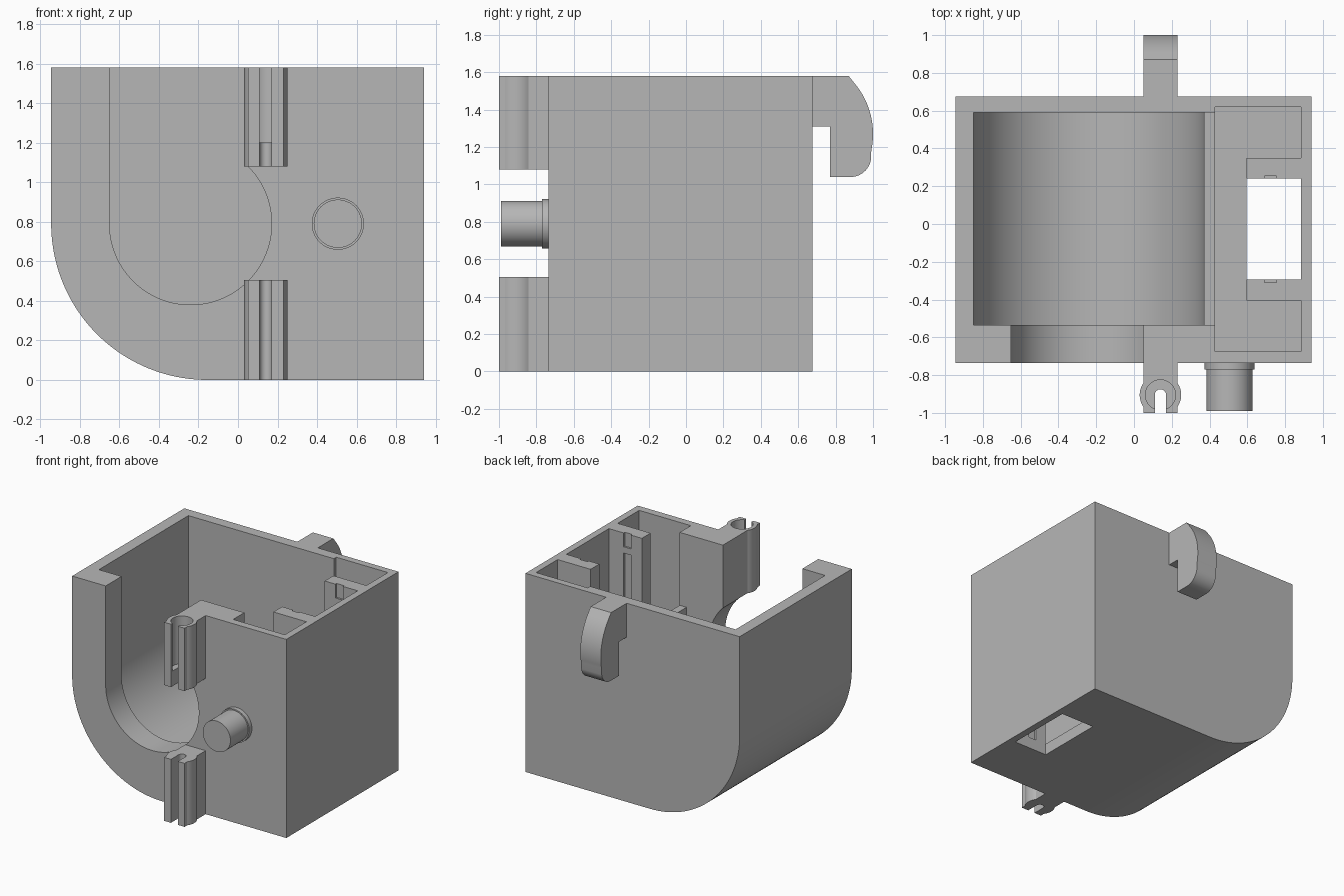
import bpy, bmesh, math
from mathutils import Vector

cube = bpy.data.objects.get("Cube")
if cube:
    bpy.data.objects.remove(cube, do_unlink=True)

grey = bpy.data.materials.new("plain grey")
grey.use_nodes = True
colour = (0.47, 0.47, 0.47, 1)
grey.diffuse_color = colour
grey.node_tree.nodes["Principled BSDF"].inputs["Base Color"].default_value = colour

TOP, ABOVE = 1.58, 1.7
AXLE_X, AXLE_Z = -0.24, 0.79


def arc(cx, cy, r, start, end, n=32):
    """Points on an arc, angles in degrees."""
    angles = [math.radians(start + (end - start) * i / n) for i in range(n + 1)]
    return [(cx + r * math.cos(a), cy + r * math.sin(a)) for a in angles]


def prism(name, points, axis, lo, hi):
    """Extrude a flat profile along one axis."""
    place = {"x": lambda a, b, t: (t, a, b),
             "y": lambda a, b, t: (a, t, b),
             "z": lambda a, b, t: (a, b, t)}[axis]
    bm = bmesh.new()
    face = bm.faces.new([bm.verts.new(place(a, b, lo)) for a, b in points])
    new = bmesh.ops.extrude_face_region(bm, geom=[face])["geom"]
    verts = [v for v in new if isinstance(v, bmesh.types.BMVert)]
    bmesh.ops.translate(bm, verts=verts, vec=Vector(place(0, 0, hi - lo)))
    bmesh.ops.recalc_face_normals(bm, faces=bm.faces)
    mesh = bpy.data.meshes.new(name)
    bm.to_mesh(mesh)
    bm.free()
    mesh.materials.append(grey)
    obj = bpy.data.objects.new(name, mesh)
    bpy.context.collection.objects.link(obj)
    return obj


def rect(x0, x1, y0, y1):
    return [(x0, y0), (x1, y0), (x1, y1), (x0, y1)]


def activate(obj):
    bpy.ops.object.select_all(action="DESELECT")
    obj.select_set(True)
    bpy.context.view_layer.objects.active = obj


def cut(obj, cutter):
    """Subtract a cutter and discard it."""
    cutter.hide_render = True
    mod = obj.modifiers.new("cut", "BOOLEAN")
    mod.operation, mod.solver, mod.object = "DIFFERENCE", "EXACT", cutter
    activate(obj)
    bpy.ops.object.modifier_apply(modifier=mod.name)
    bpy.data.objects.remove(cutter, do_unlink=True)


# Housing with one large rounded lower edge
housing = prism("housing", [(0.94, 0), (0.94, TOP), (-0.945, TOP)]
                + arc(-0.155, AXLE_Z, 0.79, 180, 270, 40), "y", -0.735, 0.675)

# Round-bottomed main chamber, open above the low dividing wall
chamber = arc(AXLE_X, AXLE_Z, 0.61, 180, 360, 64)
chamber += [(0.37, 1.0), (0.44, 1.0), (0.44, ABOVE), (-0.85, ABOVE)]
cut(housing, prism("chamber_cutter", chamber, "y", -0.535, 0.59))

# U-shaped opening in the front wall
edge = math.degrees(math.acos((0.05 - AXLE_X) / 0.41))
opening = arc(AXLE_X, AXLE_Z, 0.41, edge, -180, 64)
cut(housing, prism("opening_cutter", opening + [(-0.65, ABOVE), (0.05, ABOVE)],
                   "y", -0.8, -0.5))

# Side pocket, wrapping two grooved posts
pocket = [(0.43, -0.675), (0.885, -0.675), (0.885, -0.405), (0.595, -0.405),
          (0.595, -0.295), (0.69, -0.295), (0.69, -0.31), (0.755, -0.31),
          (0.755, -0.295), (0.885, -0.295), (0.885, 0.24), (0.755, 0.24),
          (0.755, 0.255), (0.69, 0.255), (0.69, 0.24), (0.595, 0.24),
          (0.595, 0.35), (0.885, 0.35), (0.885, 0.62), (0.43, 0.62)]
cut(housing, prism("pocket_cutter", pocket, "z", 0.09, ABOVE))
cut(housing, prism("window_cutter", rect(0.595, 0.885, -0.295, 0.24), "z", -0.1, 0.2))

# Small bars bridging the post grooves
parts = [housing]
for side, y in (("front", -0.31), ("back", 0.24)):
    parts.append(prism(side + "_groove_bar", rect(0.69, 0.755, y, y + 0.015),
                       "z", 1.42, 1.47))

# Upper and lower front clips with bulged sides and a slit
CX, CY = 0.14, -0.905
clip = [(0.23, -0.735)] + arc(CX, CY, 0.11, 35, -35, 12) + [(0.23, -1), (0.05, -1)]
clip += arc(CX, CY, 0.11, 215, 145, 12) + [(0.05, -0.735)]
slit = arc(CX, CY, 0.03, 0, 180, 16) + [(CX - 0.03, -1.1), (CX + 0.03, -1.1)]
for name, lo, hi in (("lower_clip", 0, 0.505), ("upper_clip", 1.08, TOP)):
    obj = prism(name, clip, "z", lo, hi)
    cut(obj, prism("slit_cutter", slit, "z", lo - 0.1, hi + 0.1))
    if name == "upper_clip":
        bore = arc(CX, CY, 0.08, 0, 360, 40)[:-1]
        cut(obj, prism("bore_cutter", bore, "z", 1.2, ABOVE))
    parts.append(obj)

# Front pin and its collar
for name, r, y in (("pin", 0.122, -0.99), ("pin_collar", 0.132, -0.77)):
    parts.append(prism(name, arc(0.505, AXLE_Z, r, 0, 360, 48)[:-1], "y", y, -0.735))

# Rear hook
hook = [(0.675, 1.31), (0.675, TOP), (0.87, TOP)]
hook += arc(0.58, 1.27, 0.42, 40, -12, 16)
hook += arc(0.88, 1.15, 0.11, -10, -90, 10)
hook += [(0.77, 1.04), (0.77, 1.31)]
parts.append(prism("rear_hook", hook, "x", 0.05, 0.23))

for obj in parts:
    activate(obj)
    bpy.ops.object.shade_smooth_by_angle(angle=math.radians(30))
